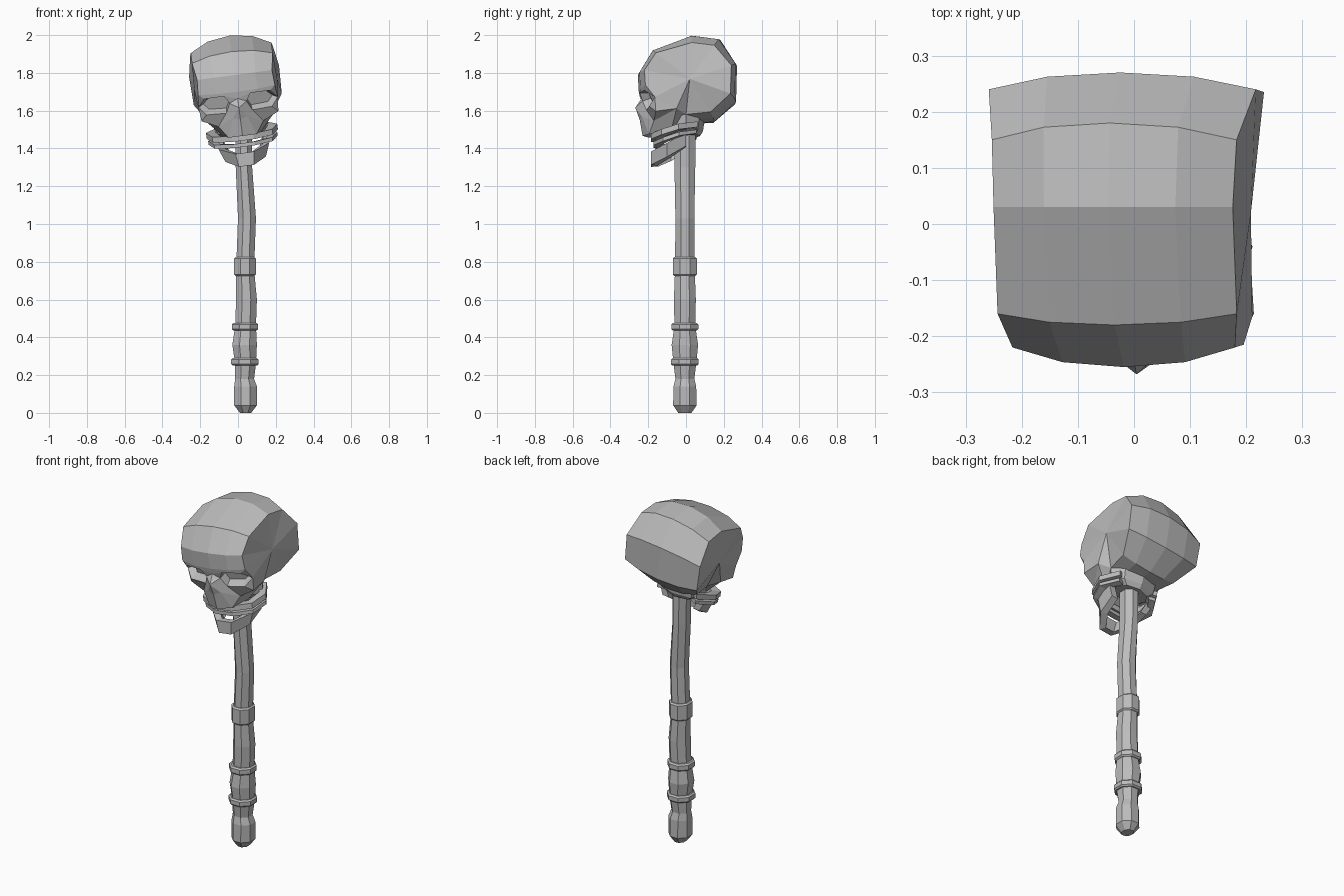
import bpy
import bmesh
from math import cos, sin, pi, radians
from mathutils import Matrix, Vector

default_cube = bpy.data.objects.get("Cube")
if default_cube:
    bpy.data.objects.remove(default_cube, do_unlink=True)

# Single stone grey for the whole model
grey = bpy.data.materials.new("stone_grey")
grey.use_nodes = True
colour = (0.5, 0.5, 0.5, 1)
grey.diffuse_color = colour
grey.node_tree.nodes["Principled BSDF"].inputs["Base Color"].default_value = colour

# The head leans sideways on the shaft
PIVOT = Vector((0, 0, 1.65))
LEAN = Matrix.Translation(PIVOT) @ Matrix.Rotation(radians(-7.5), 4, "Y") @ Matrix.Translation(-PIVOT)


def finish(name, bm, matrix=None):
    bmesh.ops.recalc_face_normals(bm, faces=bm.faces)
    if matrix:
        bm.transform(matrix)
    mesh = bpy.data.meshes.new(name)
    bm.to_mesh(mesh)
    bm.free()
    mesh.materials.append(grey)
    obj = bpy.data.objects.new(name, mesh)
    bpy.context.collection.objects.link(obj)
    return obj


def loft(name, rings, matrix=None):
    """Skin closed rings of equal length and cap both ends."""
    bm = bmesh.new()
    rows = [[bm.verts.new(p) for p in ring] for ring in rings]
    count = len(rows[0])
    for low, high in zip(rows, rows[1:]):
        for i in range(count):
            j = (i + 1) % count
            bm.faces.new((low[i], low[j], high[j], high[i]))
    bm.faces.new(rows[0])
    bm.faces.new(rows[-1])
    return finish(name, bm, matrix)


def octagon(z, left, right, depth):
    mid, half = (left + right) / 2, (right - left) / 2
    angles = [(i + 0.5) * pi / 4 for i in range(8)]
    grow = 1 / cos(pi / 8)
    return [(mid + half * grow * cos(a), depth * grow * sin(a) - 0.006, z) for a in angles]


def arch(name, path, height, thickness, taper=1.0):
    """Sweep a rectangular section round a mirrored horseshoe path."""
    full = path + [(-x, y, z) for x, y, z in reversed(path)]
    rings = []
    for x, y, z in full:
        inward = Vector((-x, -y * 0.8, 0)).normalized() * thickness
        top = Vector((x, y, z + height / 2))
        low = Vector((x * taper, y, z - height / 2))
        rings.append([low, top, top + inward, low + inward])
    return loft(name, rings, LEAN)


# Shaft: height, left, right, half depth
shaft_rows = [
    (0.0, 0.01, 0.07, 0.035), (0.04, -0.02, 0.1, 0.062), (0.14, -0.02, 0.1, 0.06),
    (0.18, -0.015, 0.085, 0.05), (0.26, -0.015, 0.095, 0.06), (0.36, -0.03, 0.1, 0.07),
    (0.46, -0.015, 0.095, 0.055), (0.6, -0.01, 0.1, 0.058), (0.76, -0.01, 0.085, 0.052),
    (1.03, 0.0, 0.095, 0.05), (1.3, -0.012, 0.075, 0.055), (1.54, -0.015, 0.075, 0.055),
]
loft("shaft", [octagon(*row) for row in shaft_rows])

# Raised bands on the shaft, with bevelled rims
for name, low, high, left, right, depth in (
    ("lower_band", 0.25, 0.29, -0.036, 0.108, 0.073),
    ("middle_band", 0.435, 0.477, -0.033, 0.105, 0.071),
    ("upper_band", 0.725, 0.825, -0.02, 0.095, 0.064),
):
    rim = 0.008
    loft(name, [
        octagon(low, left + rim, right - rim, depth - rim),
        octagon(low + rim, left, right, depth),
        octagon(high - rim, left, right, depth),
        octagon(high, left + rim, right - rim, depth - rim),
    ])

# Skull: centre line of the braincase (y, z), brow to base
centre_line = [
    (-0.25, 1.7), (-0.255, 1.79), (-0.18, 1.915), (0.03, 2.0), (0.18, 1.98),
    (0.27, 1.84), (0.265, 1.645), (0.15, 1.54), (0.0, 1.53),
]
# Matching outer edge of the braincase (x, y, z)
side_line = [
    (0.205, -0.215, 1.71), (0.2, -0.22, 1.79), (0.215, -0.16, 1.88), (0.215, 0.03, 1.935),
    (0.22, 0.15, 1.92), (0.24, 0.24, 1.81), (0.235, 0.235, 1.66), (0.175, 0.13, 1.57),
    (0.15, 0.0, 1.56),
]
# Face landmarks on one half
marks = {
    "temple": (0.222, 0.02, 1.74),
    "glabella": (0, -0.235, 1.665),
    "eye_inner": (0.045, -0.23, 1.645),
    "eye_top_inner": (0.07, -0.245, 1.685),
    "eye_top_outer": (0.175, -0.22, 1.685),
    "eye_outer": (0.212, -0.165, 1.645),
    "eye_low_outer": (0.175, -0.195, 1.6),
    "eye_low_inner": (0.07, -0.21, 1.595),
    "nose_tip": (0, -0.268, 1.615),
    "nose_side": (0.04, -0.235, 1.565),
    "nose_base": (0, -0.245, 1.55),
    "cheek": (0.205, -0.16, 1.57),
    "cheek_low": (0.12, -0.17, 1.53),
    "cheek_back": (0.2, -0.05, 1.585),
    "jaw_front": (0, -0.23, 1.465),
    "jaw_side": (0.075, -0.195, 1.465),
    "jaw_back": (0.1, -0.08, 1.475),
}
last = len(centre_line) - 1
for i, ((y, z), edge) in enumerate(zip(centre_line, side_line)):
    centre = Vector((0, y, z))
    middle = centre.lerp(Vector(edge), 0.25)
    middle.x = edge[0] * 0.55
    marks[f"c{i}"], marks[f"m{i}"], marks[f"e{i}"] = centre, middle, edge

polygons = []
for i in range(last):
    polygons.append(f"c{i} m{i} m{i + 1} c{i + 1}")
    polygons.append(f"m{i} e{i} e{i + 1} m{i + 1}")
outline = [f"e{i}" for i in range(last + 1)] + ["cheek_back", "eye_outer"]
for a, b in zip(outline, outline[1:] + outline[:1]):
    polygons.append(f"temple {a} {b}")

socket = "eye_inner eye_top_inner eye_top_outer eye_outer eye_low_outer eye_low_inner"
base = f"c{last}", f"m{last}", f"e{last}"
polygons += [
    socket,
    "c0 m0 eye_top_inner glabella",
    "m0 e0 eye_top_outer eye_top_inner",
    "e0 eye_outer eye_top_outer",
    "glabella eye_top_inner eye_inner",
    "glabella eye_inner nose_tip",
    "eye_inner eye_low_inner nose_side nose_tip",
    "nose_tip nose_side nose_base",
    "eye_low_inner eye_low_outer cheek cheek_low",
    "eye_low_inner cheek_low nose_side",
    "eye_low_outer eye_outer cheek",
    "eye_outer cheek_back cheek",
    "nose_side cheek_low jaw_side",
    "nose_base nose_side jaw_side jaw_front",
    "cheek cheek_back cheek_low",
    "cheek_low cheek_back jaw_back jaw_side",
    f"cheek_back {base[2]} {base[1]} jaw_back",
    f"jaw_front jaw_side jaw_back {base[1]} {base[0]}",
]

bm = bmesh.new()
sockets = []
for side in (1, -1):
    verts = {key: bm.verts.new((side * p[0], p[1], p[2])) for key, p in marks.items()}
    for text in polygons:
        face = bm.faces.new([verts[key] for key in text.split()])
        if text == socket:
            sockets.append(face)
bmesh.ops.remove_doubles(bm, verts=bm.verts, dist=0.0005)
bmesh.ops.recalc_face_normals(bm, faces=bm.faces)
# Sink the eye sockets
bmesh.ops.inset_individual(bm, faces=sockets, thickness=0.016, depth=-0.045)
finish("skull", bm, LEAN)

# Skull base collar around the shaft top
collar = []
for z, wide, deep in ((1.465, 0.1, 0.075), (1.49, 0.14, 0.09), (1.56, 0.15, 0.1)):
    collar.append([(wide * cos(i * pi / 4), deep * sin(i * pi / 4), z) for i in range(8)])
loft("skull_base_collar", collar, LEAN)

# Tooth ridges and lower jaw
ridge = [(0.13, 0.06, 1.51), (0.19, -0.04, 1.49), (0.16, -0.13, 1.465), (0.06, -0.185, 1.455)]
arch("upper_tooth_ridge", ridge, 0.03, 0.05)
lower_ridge = [(x * 0.97, y * 0.93, z - 0.038) for x, y, z in ridge]
arch("lower_tooth_ridge", lower_ridge, 0.02, 0.04)
jaw = [(0.15, 0.0, 1.43), (0.135, -0.1, 1.375), (0.05, -0.185, 1.34)]
arch("lower_jaw", jaw, 0.07, 0.04, taper=0.8)
